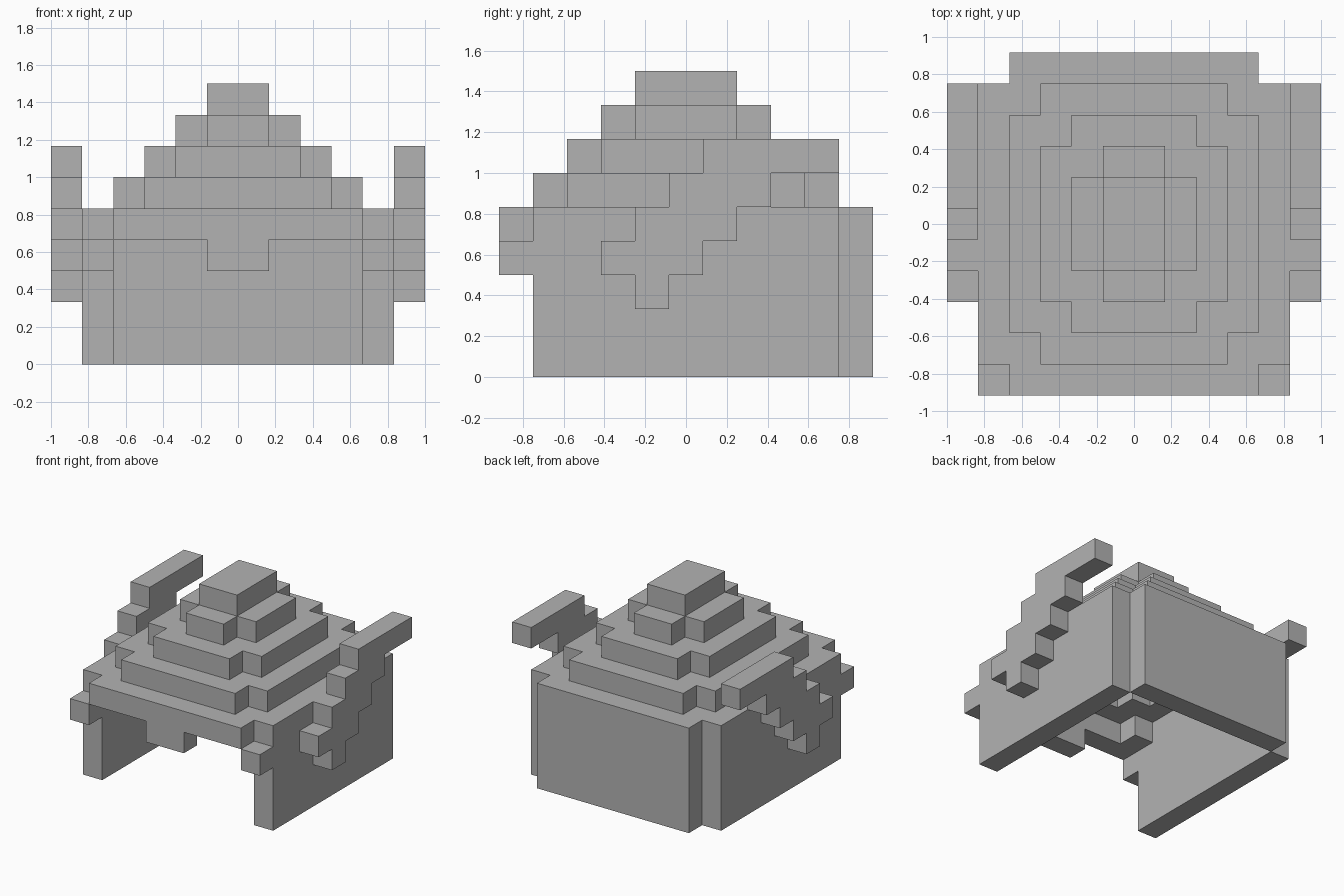
import bpy
import bmesh
import math
from itertools import product

cube = bpy.data.objects.get("Cube")
if cube:
    bpy.data.objects.remove(cube, do_unlink=True)

UNIT = 1 / 6  # edge length of one block

iron = bpy.data.materials.new("plain_grey")
iron.use_nodes = True
GREY = (0.45, 0.45, 0.45, 1)
iron.diffuse_color = GREY
iron.node_tree.nodes["Principled BSDF"].inputs["Base Color"].default_value = GREY


def box(x0, x1, y0, y1, z0, z1):
    """Blocks filling a range, named by their lowest corner."""
    steps = [[lo + i for i in range(int(hi - lo))]
             for lo, hi in ((x0, x1), (y0, y1), (z0, z1))]
    return set(product(*steps))


def tier(x, y, z):
    """Cross-shaped slab: a rectangle with its four corner blocks missing."""
    return box(-x, x, -y + 1, y - 1, z, z + 1) | box(-x + 1, x - 1, -y, y, z, z + 1)


def mirrored(cells):
    return {(-x - 1, y, z) for x, y, z in cells}


parts = {}

# Stepped hollow crown: each tier is open where the next one rises
slabs = [tier(5 - i, 5.5 - i, 4 + i) for i in range(4)]
slabs.append(box(-1, 1, -1.5, 1.5, 8, 9))
for i, slab in enumerate(slabs):
    above = slabs[i + 1] if i + 1 < len(slabs) else set()
    hole = {(x, y, z - 1) for x, y, z in above}
    parts[f"crown_tier_{i + 1}"] = slab - hole

# Back plate and nose guard
parts["back_plate"] = box(-4, 4, 4.5, 5.5, 0, 4)
parts["nose_guard"] = box(-1, 1, -5.5, -4.5, 3, 4)

# Side plates, cheek blocks and stepped horns
horn = set()
for z, (y0, y1) in enumerate([(-1.5, -0.5), (-2.5, 0.5), (-1.5, 1.5),
                              (-0.5, 2.5), (0.5, 4.5)], start=2):
    horn |= box(5, 6, y0, y1, z, z + 1)
left_parts = {
    "side_plate": box(4, 5, -4.5, 4.5, 0, 4),
    "cheek_block": box(4, 5, -5.5, -4.5, 3, 4),
    "horn": horn,
}
for name, cells in left_parts.items():
    parts["left_" + name] = cells
    parts["right_" + name] = mirrored(cells)

occupied = set().union(*parts.values())


def build(name, cells):
    """Skin the exposed sides of the blocks and merge flat areas."""
    bm = bmesh.new()
    for cell in sorted(cells):
        for axis, side in product(range(3), (0, 1)):
            neighbour = list(cell)
            neighbour[axis] += 2 * side - 1
            if tuple(neighbour) in occupied:
                continue
            corners = []
            for b, c in ((0, 0), (1, 0), (1, 1), (0, 1)):
                p = list(cell)
                p[axis] += side
                p[(axis + 1) % 3] += b
                p[(axis + 2) % 3] += c
                corners.append(bm.verts.new([v * UNIT for v in p]))
            bm.faces.new(corners if side else corners[::-1])
    bmesh.ops.remove_doubles(bm, verts=bm.verts[:], dist=UNIT / 100)
    bmesh.ops.dissolve_limit(bm, angle_limit=math.radians(1),
                             verts=bm.verts[:], edges=bm.edges[:])
    mesh = bpy.data.meshes.new(name)
    bm.to_mesh(mesh)
    bm.free()
    mesh.materials.append(iron)
    bpy.context.collection.objects.link(bpy.data.objects.new(name, mesh))


for part_name, part_cells in parts.items():
    build(part_name, part_cells)
